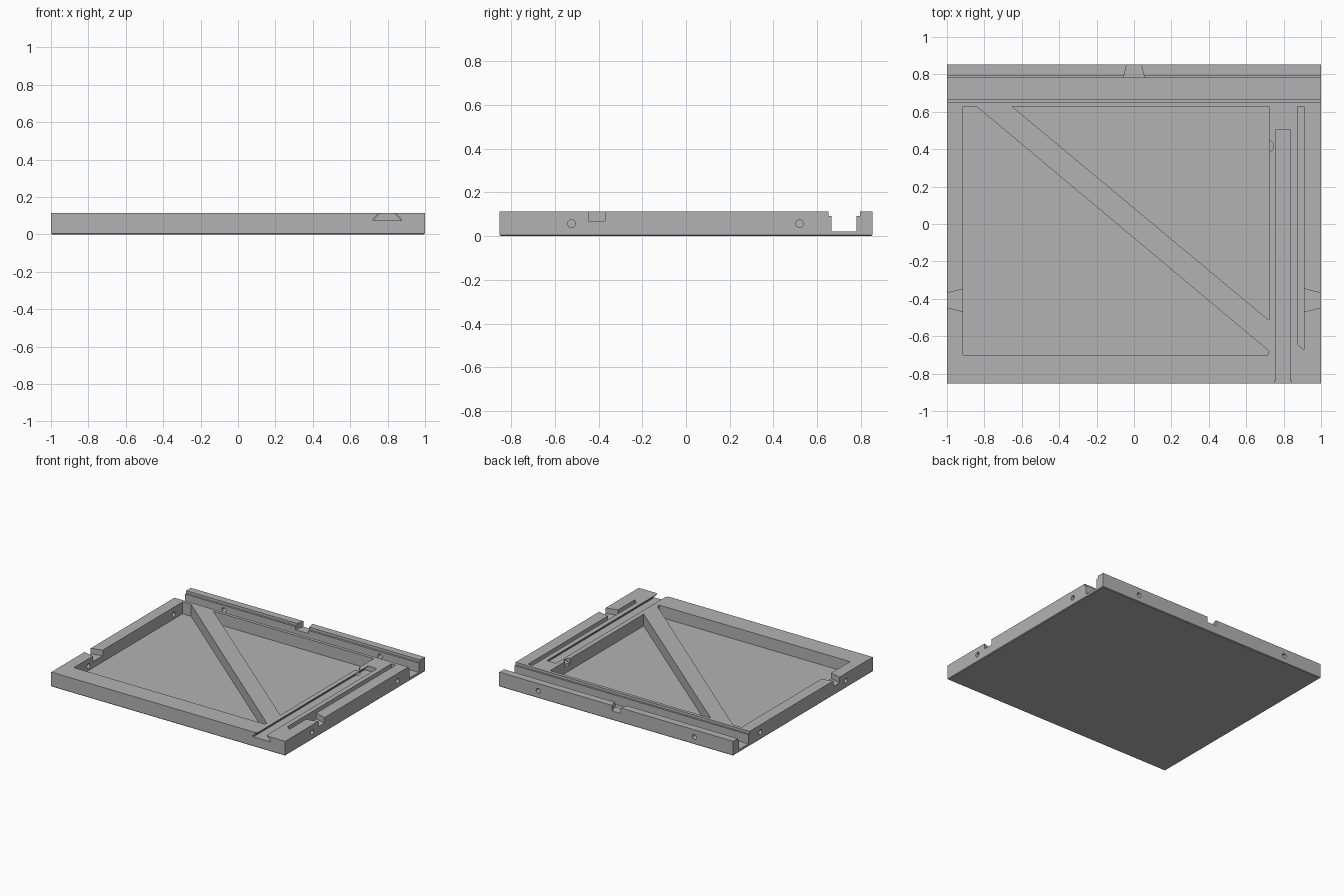
import bpy, bmesh, math
from mathutils import Vector

cube = bpy.data.objects.get("Cube")
if cube:
    bpy.data.objects.remove(cube, do_unlink=True)

W, D, H = 1.0, 0.852, 0.113      # half width, half depth, height
FLOOR, NOTCH, TOP = 0.022, 0.07, 0.2

grey = bpy.data.materials.new("plain_grey")
grey.use_nodes = True
grey.diffuse_color = (0.45, 0.45, 0.45, 1)
grey.node_tree.nodes["Principled BSDF"].inputs["Base Color"].default_value = (0.45, 0.45, 0.45, 1)


def prism(name, outline, axis, start, end):
    """Extrude a 2D outline along an axis; outline uses the other two axes in order."""
    bm = bmesh.new()

    def place(p):
        co = list(p)
        co.insert("xyz".index(axis), start)
        return bm.verts.new(co)

    face = bm.faces.new([place(p) for p in outline])
    new = bmesh.ops.extrude_face_region(bm, geom=[face])["geom"]
    shift = Vector((0, 0, 0))
    shift["xyz".index(axis)] = end - start
    bmesh.ops.translate(bm, verts=[v for v in new if isinstance(v, bmesh.types.BMVert)], vec=shift)
    bmesh.ops.recalc_face_normals(bm, faces=bm.faces)
    mesh = bpy.data.meshes.new(name)
    bm.to_mesh(mesh)
    bm.free()
    mesh.materials.append(grey)
    obj = bpy.data.objects.new(name, mesh)
    bpy.context.collection.objects.link(obj)
    return obj


def box(a0, b0, a1, b1):
    return [(a0, b0), (a1, b0), (a1, b1), (a0, b1)]


def circle(a, b, r, n=24):
    return [(a + r * math.cos(2 * math.pi * i / n), b + r * math.sin(2 * math.pi * i / n))
            for i in range(n)]


# Plate with a fine chamfer round the underside
plate = prism("base_plate", box(-W, -D, W, D), "z", 0, H)
bm = bmesh.new()
bm.from_mesh(plate.data)
bmesh.ops.bevel(bm, geom=[e for e in bm.edges if all(v.co.z < 0.01 for v in e.verts)],
                offset=0.005, segments=1, affect='EDGES')
bm.to_mesh(plate.data)
bm.free()

cutters = []


def cut(name, outline, axis, start, end):
    cutters.append(prism(name, outline, axis, start, end))


# Two triangular pockets, leaving a diagonal rib between them
cut("lower_pocket", [(-0.913, -0.70), (0.715, -0.70), (0.722, -0.68), (-0.84, 0.627), (-0.913, 0.627)],
    "z", FLOOR, TOP)
cut("upper_pocket", [(-0.65, 0.627), (0.722, -0.515), (0.722, 0.627)], "z", FLOOR, TOP)

# Narrow side slot, ended by the line of the rib
cut("side_slot", [(0.873, -0.643), (0.91, -0.673), (0.91, 0.627), (0.873, 0.627)], "z", FLOOR, TOP)

# Rear channel with a shallow lip on both sides
cut("rear_channel", box(0.666, FLOOR, 0.78, TOP), "x", -1.1, 1.1)
cut("rear_channel_lip", box(0.652, 0.093, 0.795, TOP), "x", -1.1, 1.1)

# Dovetail slide, a little wider at its mouth
for name, grow, end in (("dovetail_slot", 0, 0.505), ("dovetail_mouth", 0.008, -0.84)):
    half = [(0.068 + grow, 0.075), (0.068 + grow, 0.081), (0.0375 + grow, H), (0.0375 + grow, TOP)]
    outline = [(0.7975 + x, z) for x, z in half] + [(0.7975 - x, z) for x, z in reversed(half)]
    cut(name, outline, "y", -0.95, end)

# Round thumb recess in the pocket wall
cut("thumb_recess", circle(0.713, 0.416, 0.033), "z", NOTCH, TOP)

# Flared notches and pin holes in the side walls
for side in (-1, 1):
    flare = [(side * 1.03, -0.37), (side * W, -0.37), (side * 0.912, -0.347),
             (side * 0.89, -0.347), (side * 0.89, -0.469), (side * 0.912, -0.469),
             (side * W, -0.447), (side * 1.03, -0.447)]
    cut("side_notch", flare, "z", NOTCH, TOP)
    for y in (-0.523, 0.52):
        cut("side_pin_hole", circle(y, 0.057, 0.018), "x", side * 0.892, side * 1.05)
    cut("rear_pin_hole", circle(side * 0.667, 0.057, 0.018), "y", 0.73, 0.9)

# Flared notch in the rear wall
cut("rear_notch", [(-0.038, 0.9), (-0.038, D), (-0.056, 0.78), (-0.056, 0.75),
                   (0.056, 0.75), (0.056, 0.78), (0.038, D), (0.038, 0.9)], "z", NOTCH, TOP)

# Apply all cuts and remove the cutters
bpy.context.view_layer.objects.active = plate
for cutter in cutters:
    cutter.hide_render = True
    mod = plate.modifiers.new(cutter.name, 'BOOLEAN')
    mod.operation = 'DIFFERENCE'
    mod.solver = 'EXACT'
    mod.object = cutter
    bpy.ops.object.modifier_apply(modifier=mod.name)
for cutter in cutters:
    bpy.data.objects.remove(cutter, do_unlink=True)

bpy.ops.object.select_all(action='DESELECT')
plate.select_set(True)
bpy.ops.object.shade_smooth_by_angle(angle=math.radians(25))
